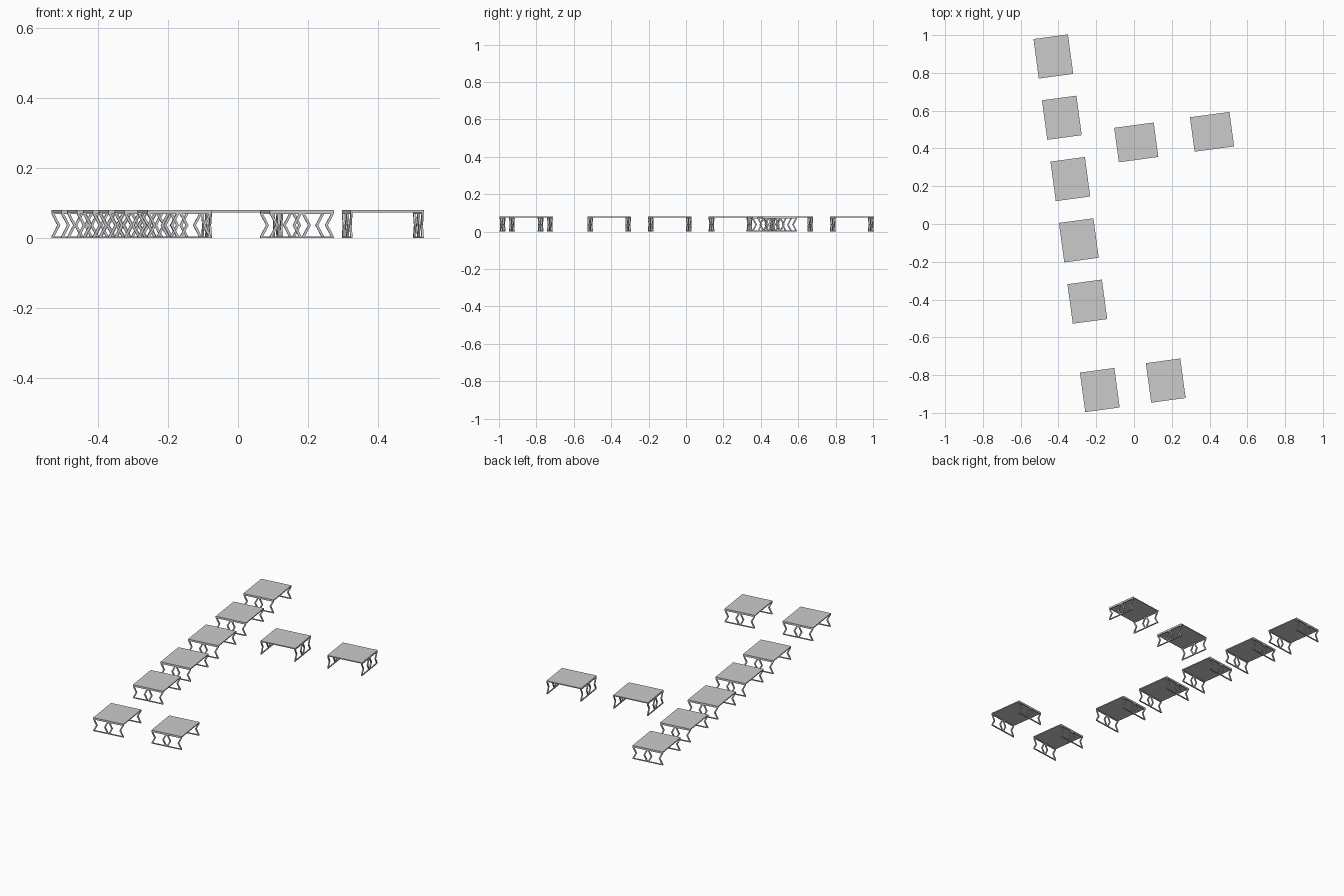
import bpy, bmesh, math
from mathutils import Matrix

if "Cube" in bpy.data.objects:
    bpy.data.objects.remove(bpy.data.objects["Cube"])

W, L, H = 0.184, 0.211, 0.08      # table width, length, height
SLAB, BAR, DEPTH = 0.006, 0.005, 0.006
LEG, BEND = 0.008, 0.017          # leg strip width, sideways bend at mid height


def box(bm, x0, x1, y0, y1, z0, z1):
    m = Matrix.Translation(((x0 + x1) / 2, (y0 + y1) / 2, (z0 + z1) / 2))
    m = m @ Matrix.Diagonal((x1 - x0, y1 - y0, z1 - z0, 1))
    bmesh.ops.create_cube(bm, size=1, matrix=m)


def chevron(bm, x, bend, y0, y1, z0, z1):
    # bent flat leg: left edge at x top and bottom, x + bend at mid height
    zm = (z0 + z1) / 2
    prof = [(x, z0), (x + LEG, z0), (x + LEG + bend, zm),
            (x + LEG, z1), (x, z1), (x + bend, zm)]
    a = [bm.verts.new((px, y0, pz)) for px, pz in prof]
    b = [bm.verts.new((px, y1, pz)) for px, pz in prof]
    for i, j, k, l in ((0, 1, 2, 5), (5, 2, 3, 4)):
        bm.faces.new((a[i], a[j], a[k], a[l]))
        bm.faces.new((b[l], b[k], b[j], b[i]))
    for i in range(6):
        j = (i + 1) % 6
        bm.faces.new((a[j], a[i], b[i], b[j]))


def to_mesh(bm, name):
    bmesh.ops.recalc_face_normals(bm, faces=bm.faces)
    me = bpy.data.meshes.new(name)
    bm.to_mesh(me)
    bm.free()
    return me


# table top slab
bm = bmesh.new()
box(bm, -W / 2, W / 2, -L / 2, L / 2, H - SLAB, H)
top_mesh = to_mesh(bm, "table_top")

# leg frames at both short ends: rails plus four bent legs
bm = bmesh.new()
for s in (-1, 1):
    y0, y1 = sorted((s * L / 2, s * (L / 2 - DEPTH)))
    zt = H - SLAB
    box(bm, -W / 2, W / 2, y0, y1, 0, BAR)
    box(bm, -W / 2, W / 2, y0, y1, zt - BAR, zt)
    for x, bend in ((-W / 2, BEND), (-LEG - 0.001, -BEND),
                    (0.001, BEND), (W / 2 - LEG, -BEND)):
        chevron(bm, x, bend, y0, y1, BAR, zt - BAR)
leg_mesh = to_mesh(bm, "leg_frames")

# layout: x, y, rotation in degrees
R = 7.7
tables = [(-0.427 + 0.045 * i, 0.887 - 0.3245 * i, R) for i in range(5)]
tables += [(-0.181, -0.879, R), (0.168, -0.829, R),
           (0.012, 0.432, R + 90), (0.413, 0.488, R + 90)]
for i, (x, y, r) in enumerate(tables, 1):
    for name, me in (("table_top", top_mesh), ("leg_frames", leg_mesh)):
        ob = bpy.data.objects.new(f"{name}_{i}", me)
        ob.location = (x, y, 0)
        ob.rotation_euler.z = math.radians(r)
        bpy.context.collection.objects.link(ob)
